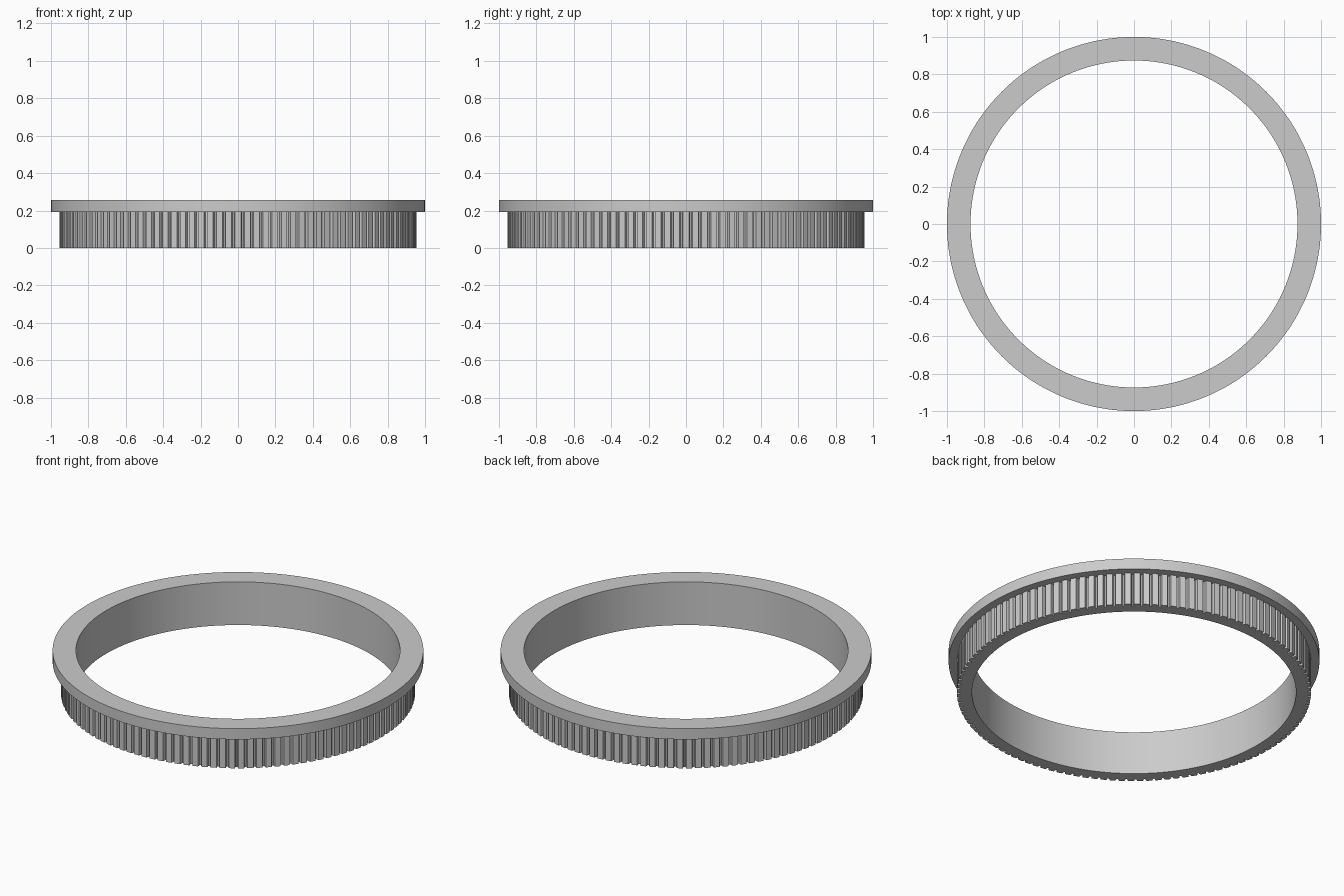
import bpy, bmesh, math

cube = bpy.data.objects.get("Cube")
if cube:
    bpy.data.objects.remove(cube, do_unlink=True)

TEETH = 120
INNER, ROOT, TIP, RIM = 0.874, 0.936, 0.955, 1.0
LEDGE, TOP = 0.193, 0.257

# One tooth: (fraction of pitch, radius)
TOOTH = [(-0.32, TIP), (0.0, TIP), (0.32, TIP), (0.42, ROOT), (0.58, ROOT)]


def ring(bm, z, radius=None):
    """Ring of vertices, toothed when no radius is given."""
    verts = []
    for i in range(TEETH):
        for offset, tooth_radius in TOOTH:
            a = math.tau * (i + offset) / TEETH
            r = radius or tooth_radius
            verts.append(bm.verts.new((r * math.cos(a), r * math.sin(a), z)))
    return verts


# Closed cross-section: toothed band below, plain flange above
bm = bmesh.new()
rings = [
    ring(bm, 0, INNER),
    ring(bm, 0),
    ring(bm, LEDGE),
    ring(bm, LEDGE, RIM),
    ring(bm, TOP, RIM),
    ring(bm, TOP, INNER),
]
for lower, upper in zip(rings, rings[1:] + rings[:1]):
    n = len(lower)
    for i in range(n):
        j = (i + 1) % n
        bm.faces.new((lower[i], lower[j], upper[j], upper[i]))
bmesh.ops.recalc_face_normals(bm, faces=bm.faces)

mesh = bpy.data.meshes.new("toothed_ring")
bm.to_mesh(mesh)
bm.free()
toothed_ring = bpy.data.objects.new("toothed_ring", mesh)
bpy.context.collection.objects.link(toothed_ring)

# Plain grey
grey = bpy.data.materials.new("grey")
grey.use_nodes = True
colour = (0.6, 0.6, 0.6, 1)
grey.diffuse_color = colour
grey.node_tree.nodes["Principled BSDF"].inputs["Base Color"].default_value = colour
mesh.materials.append(grey)

# Round walls smooth, tooth edges sharp
bpy.ops.object.select_all(action="DESELECT")
toothed_ring.select_set(True)
bpy.context.view_layer.objects.active = toothed_ring
bpy.ops.object.shade_smooth_by_angle(angle=math.radians(25))
